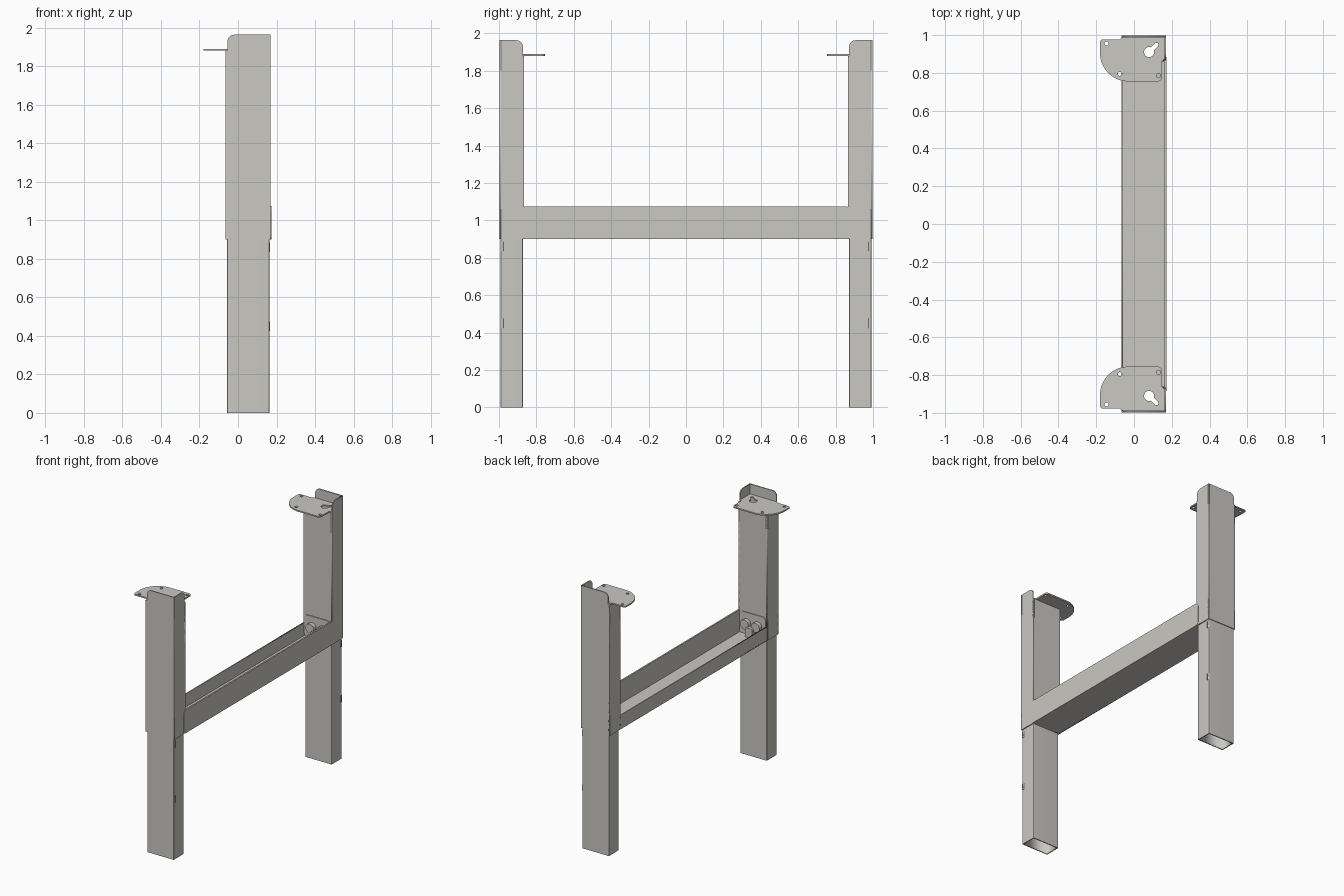
import bpy, bmesh, math
from mathutils import Vector

cube = bpy.data.objects.get("Cube")
if cube:
    bpy.data.objects.remove(cube, do_unlink=True)

steel = bpy.data.materials.new("warm_grey_steel")
steel.use_nodes = True
GREY = (0.59, 0.58, 0.54, 1)
steel.diffuse_color = GREY
steel.node_tree.nodes["Principled BSDF"].inputs["Base Color"].default_value = GREY


def rounded(corners, steps=8):
    """Outline from (x, y, radius) corners, each rounded by its radius."""
    out = []
    for i, (x, y, r) in enumerate(corners):
        p = Vector((x, y))
        if not r:
            out.append(p)
            continue
        a = (Vector(corners[i - 1][:2]) - p).normalized()
        b = (Vector(corners[(i + 1) % len(corners)][:2]) - p).normalized()
        half = a.angle(b) / 2
        centre = p + (a + b).normalized() * r / math.sin(half)
        start = p + a * r / math.tan(half) - centre
        end = p + b * r / math.tan(half) - centre
        for k in range(steps + 1):
            t = k / steps
            d = start.lerp(end, t).normalized() * r
            out.append(centre + d)
    return out


def rect(x0, x1, y0, y1, r=0):
    return rounded([(x0, y0, r), (x1, y0, r), (x1, y1, r), (x0, y1, r)])


def circle(x, y, r, n=16):
    return [Vector((x + r * math.cos(k * math.tau / n),
                    y + r * math.sin(k * math.tau / n))) for k in range(n)]


def plate(name, loops, place, low, high):
    """Fill the loops (later ones are holes), extrude, and map (u, v, w) to space."""
    curve = bpy.data.curves.new(name, 'CURVE')
    curve.dimensions = '2D'
    curve.fill_mode = 'BOTH'
    curve.extrude = (high - low) / 2
    for loop in loops:
        spline = curve.splines.new('POLY')
        spline.points.add(len(loop) - 1)
        for point, p in zip(spline.points, loop):
            point.co = (p.x, p.y, 0, 1)
        spline.use_cyclic_u = True
    temp = bpy.data.objects.new(name + "_outline", curve)
    bpy.context.collection.objects.link(temp)
    bpy.context.view_layer.update()
    graph = bpy.context.evaluated_depsgraph_get()
    mesh = bpy.data.meshes.new_from_object(temp.evaluated_get(graph))
    bpy.data.objects.remove(temp, do_unlink=True)
    mid = (low + high) / 2
    for v in mesh.vertices:
        v.co = place(v.co.x, v.co.y, v.co.z + mid)
    bm = bmesh.new()
    bm.from_mesh(mesh)
    bmesh.ops.remove_doubles(bm, verts=bm.verts, dist=0.00001)
    bmesh.ops.recalc_face_normals(bm, faces=bm.faces)
    bm.to_mesh(mesh)
    bm.free()
    mesh.name = name
    mesh.materials.clear()
    mesh.materials.append(steel)
    obj = bpy.data.objects.new(name, mesh)
    bpy.context.collection.objects.link(obj)
    return obj


LEFT, RIGHT = -0.065, 0.17      # post width
INNER, OUTER = 0.865, 0.997     # post depth
WALL, STEP, SHELF, TOP = 0.008, 0.9, 1.88, 1.963


def keyhole(x, y, r, length, width):
    """Round hole with a narrow diagonal slot."""
    angle = math.radians(45)
    gap = math.asin(width / r)
    local = []
    for k in range(17):
        a = gap + (math.tau - 2 * gap) * k / 16
        local.append((r * math.cos(a), r * math.sin(a)))
    for k in range(7):
        a = -math.pi / 2 + math.pi * k / 6
        local.append((length + width * math.cos(a), width * math.sin(a)))
    c, s = math.cos(angle), math.sin(angle)
    return [Vector((x + u * c - v * s, y + u * s + v * c)) for u, v in local]


for side, label in ((-1, "front"), (1, "back")):
    def flat(u, v, w):
        return (u, side * v, w)

    def facing_y(u, v, w):
        return (u, side * w, v)

    def facing_x(u, v, w):
        return (w, side * u, v)

    # Upper post: two tall walls with a rounded corner, two walls ending at the shelf
    plate(label + "_post_outer_wall",
          [rounded([(LEFT, STEP, 0), (RIGHT, STEP, 0), (RIGHT, TOP, 0),
                    (LEFT + 0.01, TOP, 0.035), (LEFT + 0.01, SHELF, 0), (LEFT, SHELF, 0)])],
          facing_y, OUTER - WALL, OUTER)
    plate(label + "_post_side_wall",
          [rounded([(INNER, STEP, 0), (OUTER, STEP, 0), (OUTER, TOP, 0),
                    (INNER + 0.007, TOP, 0.035), (INNER + 0.007, SHELF, 0), (INNER, SHELF, 0)])],
          facing_x, RIGHT - WALL, RIGHT)
    plate(label + "_post_inner_wall", [rect(LEFT, RIGHT, STEP, SHELF)],
          facing_y, INNER, INNER + WALL)
    plate(label + "_post_open_side_wall", [rect(INNER, OUTER, STEP, SHELF)],
          facing_x, LEFT, LEFT + WALL)

    # Lower post: hollow tube sliding into the upper post
    plate(label + "_lower_leg",
          [rect(-0.057, 0.163, 0.872, 0.991, 0.004), rect(-0.05, 0.156, 0.879, 0.984)],
          flat, 0, 1.0)
    # Narrow seam tabs on the lower leg edge
    for z in (0.45, 0.86):
        plate(label + "_seam_tab", [rect(0.155, 0.166, 0.975, 0.989)],
              flat, z - 0.025, z + 0.025)

    # Mounting plate with screw holes and a keyhole
    plate(label + "_mounting_plate",
          [rounded([(-0.18, 0.977, 0.015), (-0.18, 0.755, 0.15), (0.147, 0.755, 0.02),
                    (0.147, 0.862, 0), (0.165, 0.875, 0), (0.165, 0.987, 0),
                    (-0.065, 0.987, 0), (-0.075, 0.977, 0)], 14),
           circle(-0.145, 0.955, 0.011), circle(-0.075, 0.795, 0.011),
           circle(0.13, 0.785, 0.011), keyhole(0.08, 0.91, 0.027, 0.055, 0.011)],
          flat, SHELF, SHELF + 0.01)

    # Rounded joint tab and lobed bracket inside the beam end
    plate(label + "_joint_tab", [rect(LEFT + 0.01, RIGHT - 0.01, 0.91, 1.07, 0.025)],
          facing_y, INNER - 0.006, INNER)
    plate(label + "_bracket_foot", [rect(0.025, 0.085, 0.91, 0.98, 0.01)],
          facing_y, INNER - 0.05, INNER)
    for x in (0.01, 0.1):
        plate(label + "_bracket_lobe", [circle(x, 0.99, 0.035)],
              facing_y, INNER - 0.035, INNER)


# Cross beam: open channel with one tall and one low side
def along_x(u, v, w):
    return (w, u, v)


plate("beam_tall_side",
      [rounded([(-0.885, STEP, 0.02), (0.885, STEP, 0.02),
                (0.885, 1.074, 0.03), (-0.885, 1.074, 0.03)])],
      along_x, RIGHT - WALL, RIGHT + 0.003)
plate("beam_low_side", [rect(-INNER, INNER, STEP, 1.005)],
      along_x, LEFT, LEFT + WALL)
plate("beam_floor", [rect(LEFT, RIGHT, -INNER, INNER)],
      lambda u, v, w: (u, v, w), STEP, STEP + 0.008)
